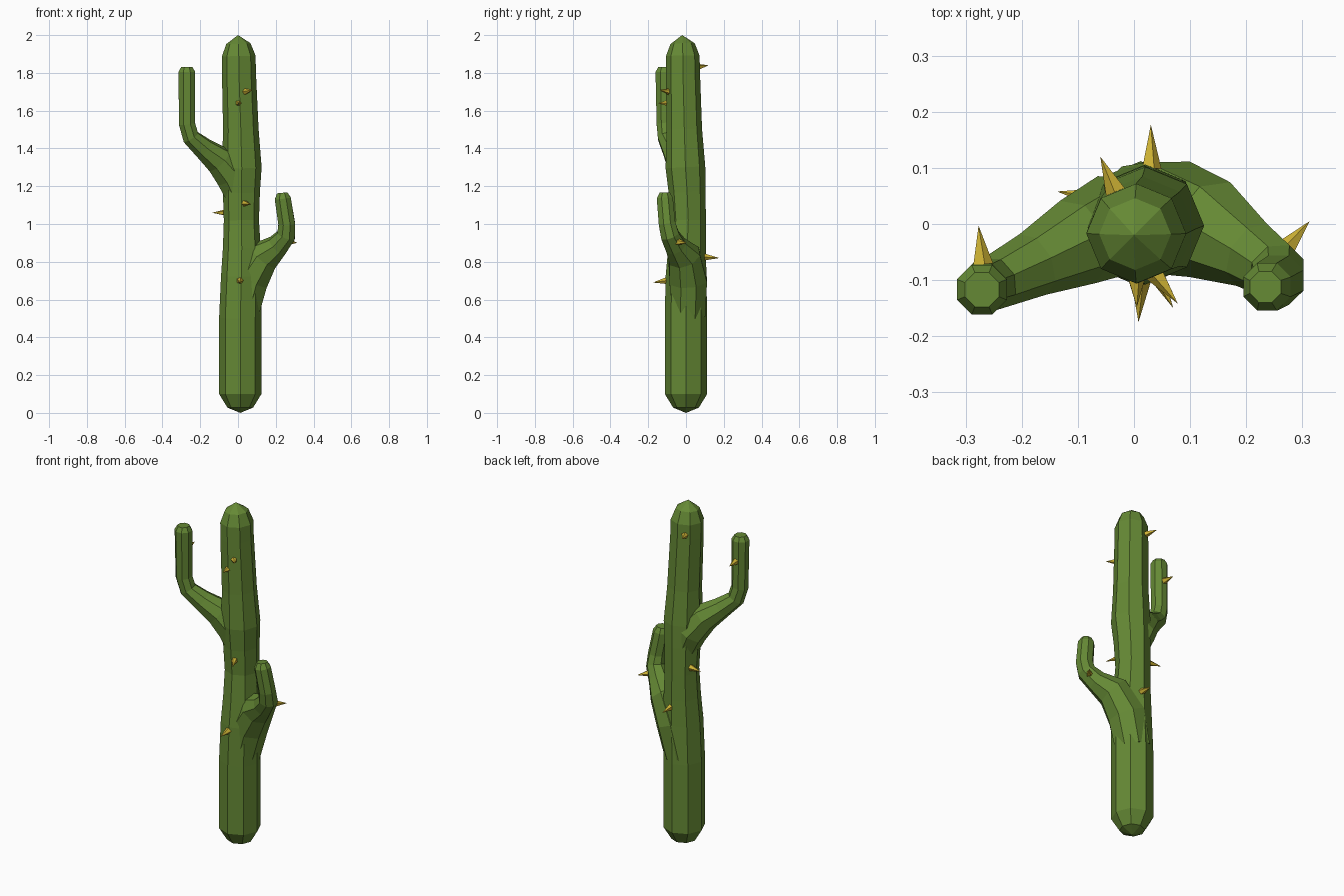
import bpy, bmesh
from math import cos, sin, pi
from mathutils import Vector


def material(name, color):
    m = bpy.data.materials.new(name)
    m.diffuse_color = color
    return m


GREEN = material("cactus_green", (0.13, 0.25, 0.035, 1))
GOLD = material("spine_gold", (0.62, 0.45, 0.035, 1))
UP = Vector((0, 0, 1))


def tube(name, rings, sides, mat, turn=0.0):
    """Loft through (x, y, z, radius) rings; radius 0 makes a pointed end."""
    bm = bmesh.new()
    pts = [Vector(r[:3]) for r in rings]
    loops = []
    for i, r in enumerate(rings):
        if r[3] == 0:
            loops.append([bm.verts.new(pts[i])])
            continue
        a, b = pts[max(i - 1, 0)], pts[min(i + 1, len(pts) - 1)]
        t = (pts[i] - a).normalized() + (b - pts[i]).normalized()
        q = UP.rotation_difference(t.normalized())
        loops.append([bm.verts.new(pts[i] + q @ Vector((
            r[3] * cos(turn + 2 * pi * k / sides),
            r[3] * sin(turn + 2 * pi * k / sides), 0))) for k in range(sides)])
    for lo, hi in zip(loops, loops[1:]):
        for k in range(sides):
            n = (k + 1) % sides
            if len(lo) == 1:
                bm.faces.new((lo[0], hi[n], hi[k]))
            elif len(hi) == 1:
                bm.faces.new((lo[k], lo[n], hi[0]))
            else:
                bm.faces.new((lo[k], lo[n], hi[n], hi[k]))
    for end in (loops[0], loops[-1]):
        if len(end) > 1:
            bm.faces.new(end)
    bmesh.ops.recalc_face_normals(bm, faces=bm.faces)
    me = bpy.data.meshes.new(name)
    bm.to_mesh(me)
    bm.free()
    me.materials.append(mat)
    ob = bpy.data.objects.new(name, me)
    bpy.context.collection.objects.link(ob)
    return ob


# Trunk
trunk = tube("trunk", [
    (0.012, 0, 0, 0), (0.012, 0, 0.028, 0.068), (0.012, 0, 0.10, 0.112),
    (0.012, 0, 0.50, 0.112), (0.018, 0, 0.72, 0.108), (0.02, 0.006, 0.87, 0.100),
    (0.018, 0.012, 1.02, 0.093), (0.018, 0.006, 1.17, 0.098),
    (0.02, -0.003, 1.30, 0.105), (0.015, -0.009, 1.50, 0.094),
    (0.005, -0.016, 1.80, 0.090), (0.004, -0.017, 1.89, 0.089),
    (0.002, -0.018, 1.955, 0.064), (0, -0.02, 2.0, 0)], 8, GREEN)

# Arms, fused into the trunk
left_arm = tube("left_arm", [
    (0.02, 0.01, 1.12, 0.075), (-0.03, 0, 1.25, 0.092), (-0.10, -0.032, 1.338, 0.080),
    (-0.18, -0.072, 1.398, 0.059), (-0.25, -0.105, 1.46, 0.048),
    (-0.27, -0.113, 1.53, 0.046), (-0.271, -0.117, 1.805, 0.048),
    (-0.271, -0.117, 1.83, 0.033)], 8, GREEN, pi / 8)
right_arm = tube("right_arm", [
    (0.015, 0.01, 0.52, 0.100), (0.06, 0.012, 0.70, 0.107), (0.135, -0.01, 0.83, 0.092),
    (0.21, -0.055, 0.885, 0.062), (0.255, -0.085, 0.94, 0.053),
    (0.258, -0.10, 1.0, 0.048), (0.237, -0.112, 1.135, 0.046),
    (0.234, -0.112, 1.165, 0.030)], 8, GREEN, pi / 8)
bpy.context.view_layer.objects.active = trunk
for arm in (left_arm, right_arm):
    mod = trunk.modifiers.new("fuse", 'BOOLEAN')
    mod.operation = 'UNION'
    mod.solver = 'EXACT'
    mod.object = arm
    bpy.ops.object.modifier_apply(modifier=mod.name)
    bpy.data.objects.remove(arm)
trunk.name = "cactus_body"

# Spines: base point and tip point
SPINES = [
    ((0.035, -0.085, 1.70), (0.078, -0.142, 1.71)),
    ((0.003, -0.090, 1.64), (0.005, -0.148, 1.64)),
    ((0.030, -0.072, 1.11), (0.070, -0.150, 1.105)),
    ((0.011, -0.102, 0.70), (0.008, -0.175, 0.69)),
    ((-0.063, 0.045, 1.06), (-0.137, 0.058, 1.06)),
    ((0.270, -0.045, 0.905), (0.313, 0.005, 0.90)),
    ((-0.033, 0.058, 1.83), (-0.060, 0.120, 1.84)),
    ((0.030, 0.098, 0.825), (0.030, 0.177, 0.82)),
    ((-0.270, -0.072, 1.69), (-0.277, -0.003, 1.69)),
]
for i, (base, tip) in enumerate(SPINES):
    tube(f"spine_{i + 1}", [(*base, 0.019), (*tip, 0)], 5, GOLD)
